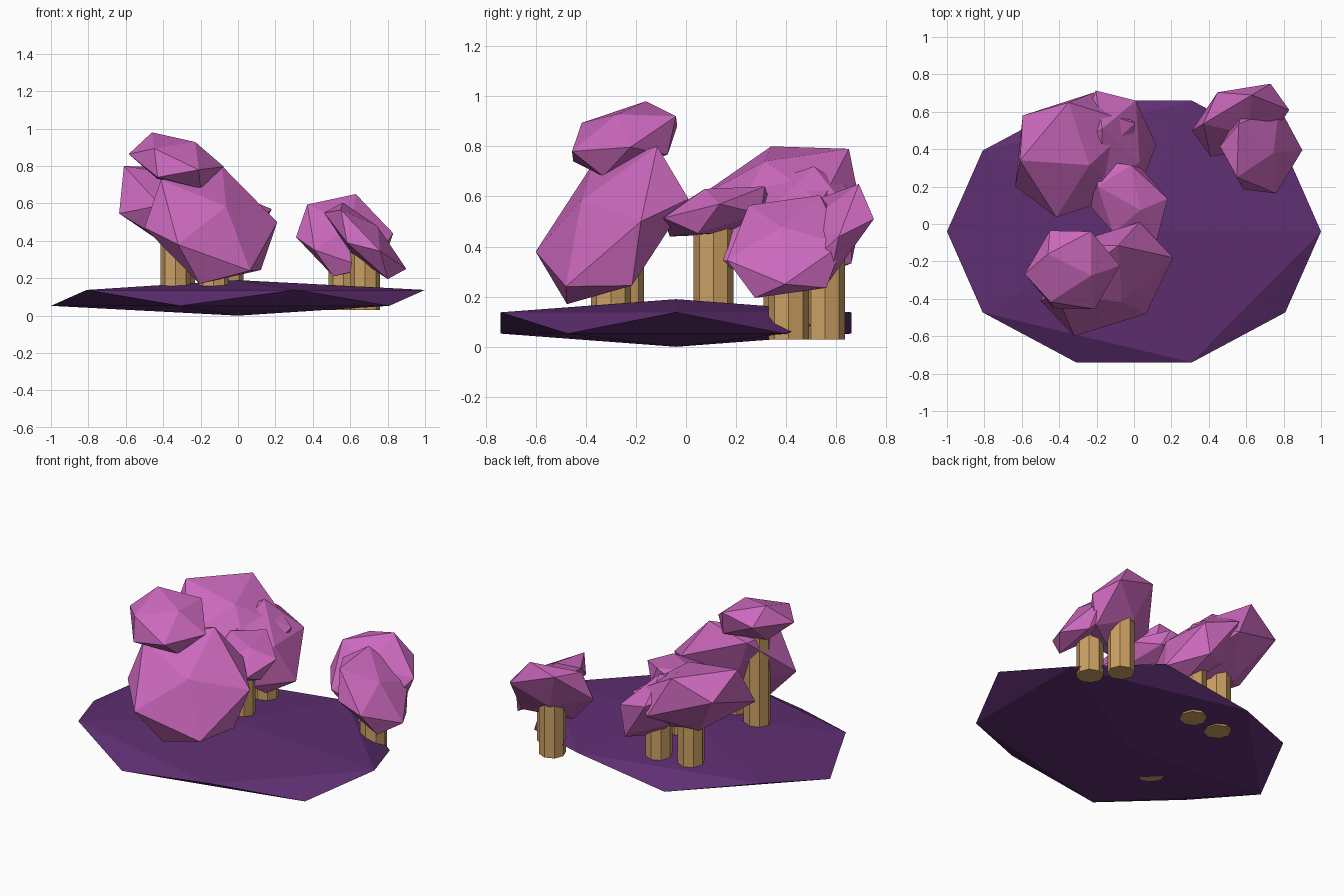
import bpy
import bmesh
from mathutils import Matrix, Vector

cube = bpy.data.objects.get("Cube")
if cube:
    bpy.data.objects.remove(cube, do_unlink=True)


def make_material(name, rgb):
    material = bpy.data.materials.new(name)
    material.use_nodes = True
    color = (*rgb, 1.0)
    material.diffuse_color = color
    for node in material.node_tree.nodes:
        if node.type == "BSDF_PRINCIPLED":
            node.inputs["Base Color"].default_value = color
            node.inputs["Roughness"].default_value = 0.9
    return material


pink = make_material("pink leaves", (0.60, 0.14, 0.51))
purple = make_material("purple ground", (0.115, 0.028, 0.17))
tan = make_material("tan wood", (0.60, 0.35, 0.125))


def add_object(name, bm, material, location):
    bmesh.ops.recalc_face_normals(bm, faces=bm.faces)
    mesh = bpy.data.meshes.new(name)
    bm.to_mesh(mesh)
    bm.free()
    mesh.materials.append(material)
    obj = bpy.data.objects.new(name, mesh)
    obj.location = location
    bpy.context.collection.objects.link(obj)
    return obj


def add_ground():
    # Flattened twenty-sided slab
    bm = bmesh.new()
    bmesh.ops.create_icosphere(bm, subdivisions=1, radius=1)
    bmesh.ops.scale(bm, vec=(1.118, 0.823, 0.095), verts=bm.verts)
    add_object("ground", bm, purple, (0, -0.04, 0.095))


def add_trunk(name, x, y, top, bottom=0.03):
    bm = bmesh.new()
    bmesh.ops.create_cone(bm, cap_ends=True, segments=8, radius1=0.08,
                          radius2=0.08, depth=top - bottom)
    add_object(name, bm, tan, (x, y, (top + bottom) / 2))


def add_crown(name, center, *corners):
    # Skew a twenty-sided ball so that one of its faces lands on the corners
    bm = bmesh.new()
    bmesh.ops.create_icosphere(bm, subdivisions=1, radius=1)
    bm.faces.ensure_lookup_table()
    source = Matrix([v.co for v in bm.faces[0].verts]).transposed()
    target = Matrix([Vector(c) for c in corners]).transposed()
    skew = target @ source.inverted()
    for vert in bm.verts:
        vert.co = skew @ vert.co
    add_object(name, bm, pink, center)


add_ground()

# Crowns: center, then three neighbouring corners measured from it
crowns = {
    "front_large": ((-.145, -.295, .485),
                    (.06, .18, .315), (.355, .115, .015), (.175, .305, .105)),
    "front_tall": ((-.33, -.245, .83),
                   (-.13, .085, .15), (-.12, .21, .05), (.10, .205, .09)),
    "middle_small": ((-.035, .125, .54),
                     (.02, .19, .10), (.215, .01, .03), (.07, -.05, .09)),
    "back_large": ((-.315, .37, .56),
                   (-.295, -.03, .24), (-.035, .28, .23), (-.28, .21, .11)),
    "back_inner": ((-.10, .42, .47),
                   (-.07, .09, .25), (.11, .24, .06), (.13, -.09, .07)),
    "left_rear": ((.57, .555, .43),
                  (.06, .135, .22), (.16, .195, .08), (.26, .055, .01)),
    "left_front": ((.68, .405, .40),
                   (.13, .155, -.165), (.12, -.13, -.205), (.22, -.01, -.15)),
}
for name, (center, *corners) in crowns.items():
    add_crown(name + "_crown", center, *corners)

# One straight eight-sided trunk under each crown
trunks = {
    "front_large": (-.13, -.30),
    "front_tall": (-.335, -.247),
    "middle_small": (-.05, .11),
    "back_large": (-.31, .39),
    "back_inner": (-.10, .42),
    "left_rear": (.565, .555),
    "left_front": (.68, .41),
}
for name, (x, y) in trunks.items():
    add_trunk(name + "_trunk", x, y, crowns[name][0][2])
